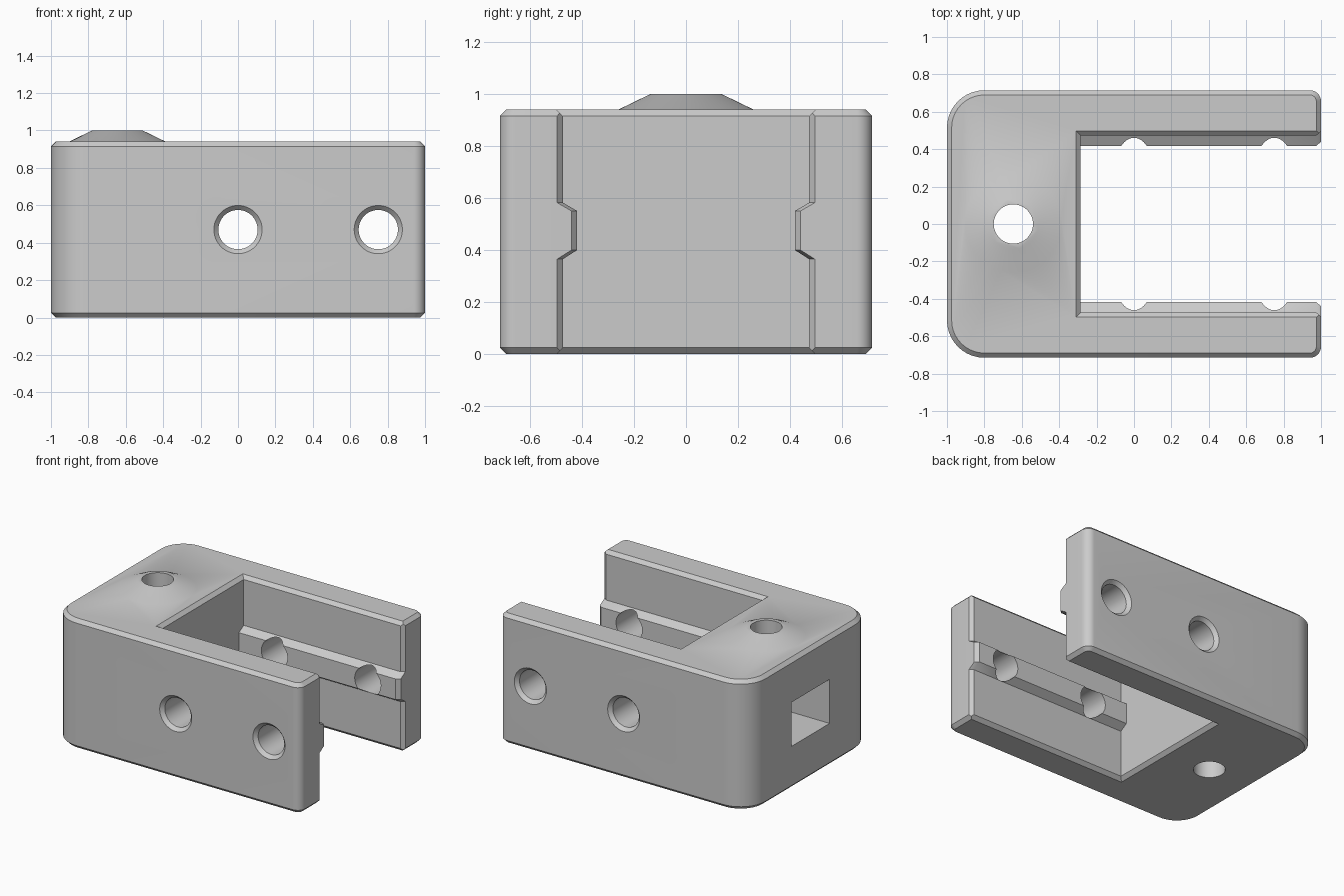
import bpy, bmesh, math
from mathutils import Matrix

cube = bpy.data.objects.get("Cube")
if cube:
    bpy.data.objects.remove(cube)

HEIGHT, CHAMFER, HALF_Y = 0.94, 0.025, 0.715
SLOT_X, SLOT_Y, MID_Z = -0.285, 0.473, 0.47
HOLE_R, BOSS_X = 0.105, -0.645

grey = bpy.data.materials.new("grey plastic")
grey.use_nodes = True
grey.diffuse_color = (0.6, 0.6, 0.6, 1)
grey.node_tree.nodes["Principled BSDF"].inputs["Base Color"].default_value = (0.6, 0.6, 0.6, 1)


def loft(name, rings):
    """Closed solid skinned through rings of equal point count."""
    bm = bmesh.new()
    loops = [[bm.verts.new(p) for p in ring] for ring in rings]
    for a, b in zip(loops, loops[1:]):
        for i in range(len(a)):
            j = (i + 1) % len(a)
            bm.faces.new((a[i], a[j], b[j], b[i]))
    bm.faces.new(loops[0])
    bm.faces.new(loops[-1])
    bmesh.ops.recalc_face_normals(bm, faces=bm.faces[:])
    mesh = bpy.data.meshes.new(name)
    bm.to_mesh(mesh)
    bm.free()
    obj = bpy.data.objects.new(name, mesh)
    bpy.context.collection.objects.link(obj)
    mesh.materials.append(grey)
    return obj


def circle(r, z, n=48):
    return [(r * math.cos(2 * math.pi * i / n), r * math.sin(2 * math.pi * i / n), z) for i in range(n)]


def rectangle(x0, x1, y, z):
    return [(x0, -y, z), (x1, -y, z), (x1, y, z), (x0, y, z)]


def outline(inset, z):
    """Rounded rectangle: large radius at the closed end, small at the open end."""
    pts = []
    for sx, sy, r, start in ((1, 1, 0.06, 0), (-1, 1, 0.2, 90), (-1, -1, 0.2, 180), (1, -1, 0.06, 270)):
        for i in range(11):
            t = math.radians(start + 9 * i)
            pts.append((sx * (1 - r) + (r - inset) * math.cos(t),
                        sy * (HALF_Y - r) + (r - inset) * math.sin(t), z))
    return pts


def combine(tool, operation="DIFFERENCE"):
    mod = body.modifiers.new("combine", "BOOLEAN")
    mod.operation, mod.object, mod.solver = operation, tool, "EXACT"
    bpy.context.view_layer.objects.active = body
    bpy.ops.object.modifier_apply(modifier=mod.name)
    bpy.data.objects.remove(tool)


# Chamfered outer block
body = loft("clamp_body", [outline(CHAMFER, 0), outline(0, CHAMFER),
                           outline(0, HEIGHT - CHAMFER), outline(CHAMFER, HEIGHT)])

# Conical boss around the vertical hole
boss = loft("boss", [circle(0.30, HEIGHT - 0.02), circle(0.135, 1.0)])
boss.data.transform(Matrix.Translation((BOSS_X, 0, 0)))
combine(boss, "UNION")

# Open slot, leaving a tapered rib on each inner wall and flaring at the mouth
half = [(SLOT_Y, -0.1), (SLOT_Y, 0.365), (0.418, 0.4),
        (0.418, 0.55), (SLOT_Y, 0.582), (SLOT_Y, 1.1)]


def section(x, flare):
    right = [(x, y + flare, z) for y, z in half]
    return right + [(x, -y, z) for x, y, z in reversed(right)]


combine(loft("slot", [section(SLOT_X, 0), section(1 - CHAMFER, 0), section(1 + CHAMFER, 0.044)]))

# Chamfers along the top and bottom edges of the slot
for edge, d in ((HEIGHT, 1), (0, -1)):
    combine(loft("slot_chamfer", [
        rectangle(SLOT_X - g, 1.2, SLOT_Y + g, edge + d * (g - CHAMFER))
        for g in (0, 2 * CHAMFER)]))

# Cross holes through both arms, countersunk on the outside
for x in (0, 0.75):
    drill = loft("cross_hole", [circle(r, s) for r, s in (
        (0.153, -HALF_Y - CHAMFER), (HOLE_R, -HALF_Y + 0.025),
        (HOLE_R, HALF_Y - 0.025), (0.153, HALF_Y + CHAMFER))])
    drill.data.transform(Matrix.Translation((x, 0, MID_Z)) @ Matrix.Rotation(math.pi / 2, 4, "X"))
    combine(drill)

# Nut pocket in the closed end, then the vertical hole
combine(loft("nut_pocket", [rectangle(-1.1, -0.43, 0.22, z) for z in (0.31, 0.63)]))
bore = loft("bore", [circle(HOLE_R, -0.1), circle(HOLE_R, 1.1)])
bore.data.transform(Matrix.Translation((BOSS_X, 0, 0)))
combine(bore)

# Smooth the rounded surfaces, keep the machined edges crisp
bpy.ops.object.select_all(action="DESELECT")
body.select_set(True)
bpy.context.view_layer.objects.active = body
bpy.ops.object.shade_smooth_by_angle(angle=math.radians(30))
